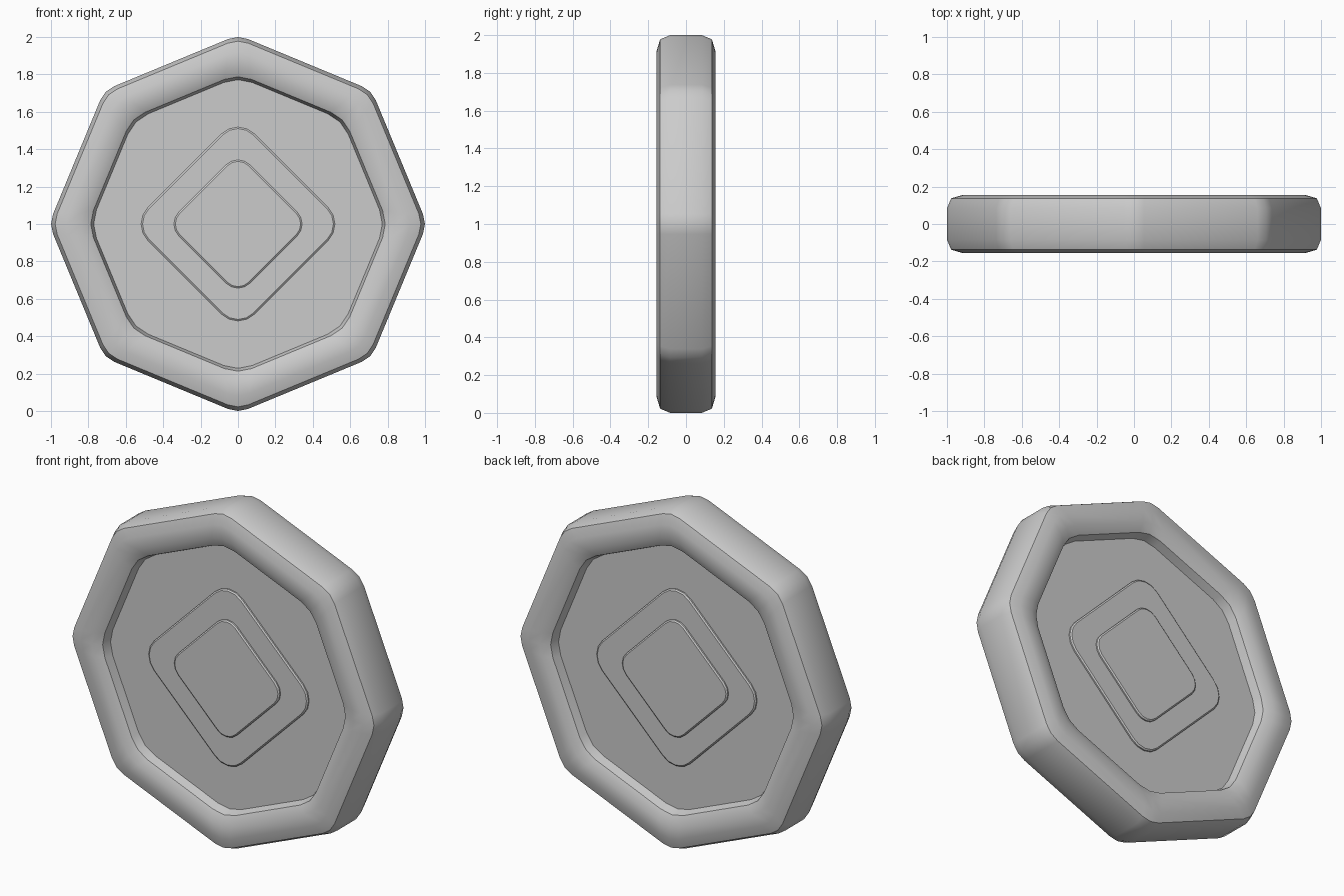
import bpy, bmesh
from math import sin, cos, tan, pi, radians

if "Cube" in bpy.data.objects:
    bpy.data.objects.remove(bpy.data.objects["Cube"])


def loop_points(sides, apothem, radius, segs):
    """Rounded regular polygon in x/z with its corners on the axes."""
    pts = []
    centre = (apothem - radius) / cos(pi / sides)
    for i in range(sides):
        a = 2 * pi * i / sides
        for k in range(segs + 1):
            b = a + (k / segs - 0.5) * 2 * pi / sides
            pts.append((centre * cos(a) + radius * cos(b),
                        centre * sin(a) + radius * sin(b)))
    return pts


def loft(name, sides, segs, profile):
    """Skin rounded polygons given as (apothem, y, corner radius), capped at both ends."""
    bm = bmesh.new()
    loops = [[bm.verts.new((x, y, z + 1)) for x, z in loop_points(sides, a, r, segs)]
             for a, y, r in profile]
    n = len(loops[0])
    for lo, hi in zip(loops, loops[1:]):
        for i in range(n):
            j = (i + 1) % n
            bm.faces.new((lo[i], lo[j], hi[j], hi[i]))
    bm.faces.new(loops[0])
    bm.faces.new(loops[-1])
    bmesh.ops.recalc_face_normals(bm, faces=bm.faces[:])
    mesh = bpy.data.meshes.new(name)
    bm.to_mesh(mesh)
    bm.free()
    ob = bpy.data.objects.new(name, mesh)
    bpy.context.collection.objects.link(ob)
    bpy.ops.object.select_all(action='DESELECT')
    ob.select_set(True)
    bpy.context.view_layer.objects.active = ob
    bpy.ops.object.shade_smooth_by_angle(angle=radians(35))
    return ob


# Octagonal disc: floor edge, rounded rim, outer wall, then the same on the back
half = [(0.728, 0.080, 0.20), (0.742, 0.130, 0.19), (0.79, 0.155, 0.17),
        (0.86, 0.155, 0.15), (0.914, 0.137, 0.14), (0.934, 0.085, 0.14)]
front = [(a, -y, r) for a, y, r in half]
loft("octagonal_disc", 8, 2, front + half[::-1])

# Two stepped diamond plates on each face
S = 0.7071
for side, label in ((-1, "front"), (1, "back")):
    for part, size, r, base, top in (("outer_diamond", 0.57, 0.125, 0.07, 0.094),
                                     ("inner_diamond", 0.38, 0.09, 0.085, 0.108)):
        a = size * S
        loft(f"{label}_{part}", 4, 4, [(a, side * base, r),
                                       (a, side * (top - 0.006), r),
                                       (a - 0.008, side * top, r - 0.008)])
